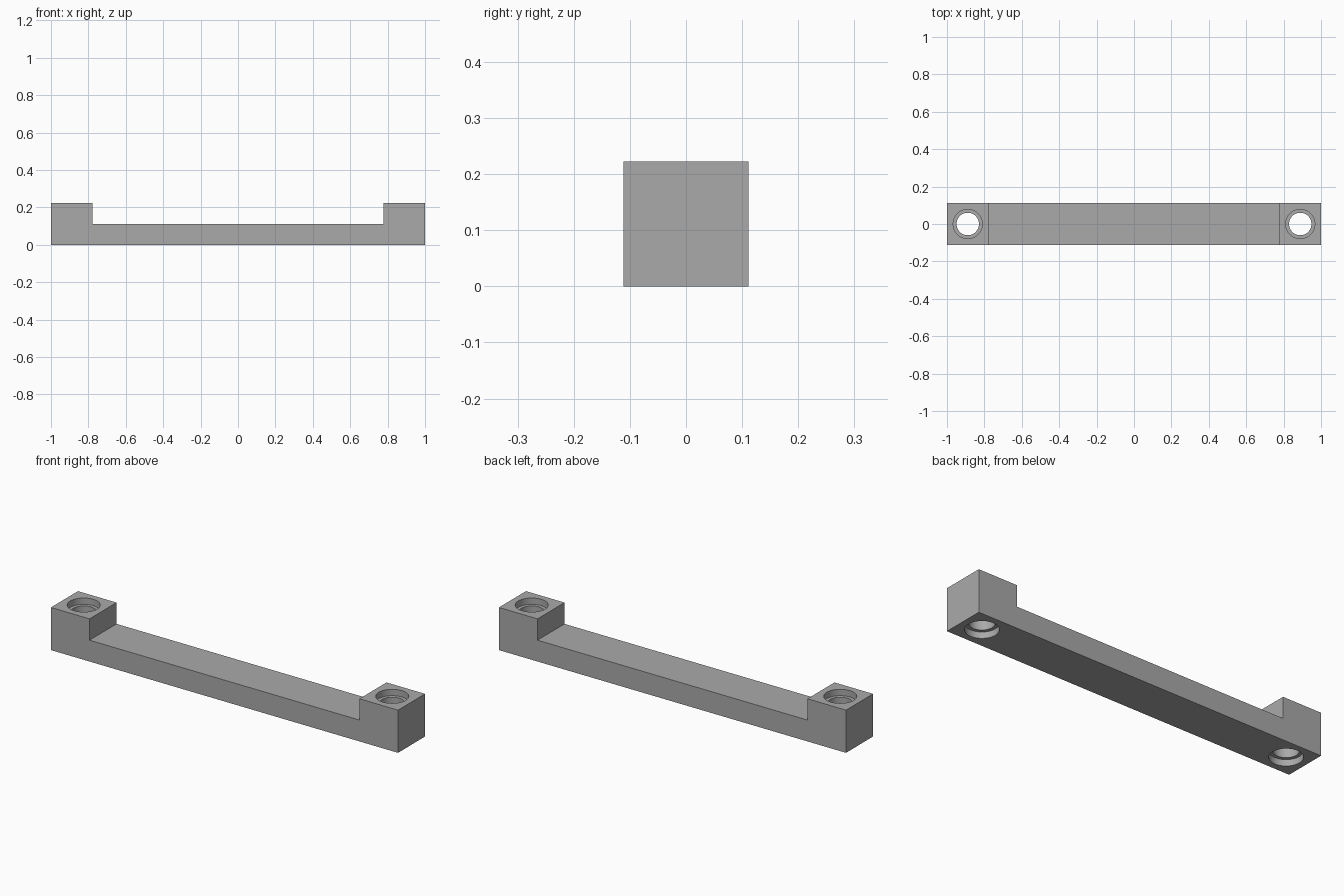
import bpy
import bmesh
import math
from mathutils import Vector

cube = bpy.data.objects.get("Cube")
if cube:
    bpy.data.objects.remove(cube, do_unlink=True)

HALF_LENGTH = 1.0
WIDTH = HEIGHT = 2 / 9
BAR_HEIGHT = HEIGHT / 2
HOLE_X = HALF_LENGTH - WIDTH / 2
BORE_RADIUS, RECESS_RADIUS, RECESS_DEPTH = 0.06, 0.078, 0.033

grey = bpy.data.materials.new("grey")
grey.use_nodes = True
grey.diffuse_color = (0.4, 0.4, 0.4, 1)
grey.node_tree.nodes["Principled BSDF"].inputs["Base Color"].default_value = grey.diffuse_color


def make_object(name, bm):
    bmesh.ops.recalc_face_normals(bm, faces=bm.faces)
    mesh = bpy.data.meshes.new(name)
    bm.to_mesh(mesh)
    bm.free()
    mesh.materials.append(grey)
    obj = bpy.data.objects.new(name, mesh)
    bpy.context.collection.objects.link(obj)
    return obj


# Bar with raised end blocks, extruded from its side profile
step_x = HALF_LENGTH - WIDTH
right_half = [(HALF_LENGTH, 0), (HALF_LENGTH, HEIGHT), (step_x, HEIGHT), (step_x, BAR_HEIGHT)]
outline = right_half + [(-x, z) for x, z in reversed(right_half)]
bm = bmesh.new()
face = bm.faces.new([bm.verts.new((x, -WIDTH / 2, z)) for x, z in outline])
extruded = bmesh.ops.extrude_face_region(bm, geom=[face])["geom"]
bmesh.ops.translate(bm, vec=Vector((0, WIDTH, 0)),
                    verts=[v for v in extruded if isinstance(v, bmesh.types.BMVert)])
bracket = make_object("mounting_bar", bm)

# Stepped hole cutter, wide at both ends and narrow in the middle
half_section = [(0, -0.05), (RECESS_RADIUS, -0.05), (RECESS_RADIUS, RECESS_DEPTH),
                (BORE_RADIUS, RECESS_DEPTH)]
section = half_section + [(r, HEIGHT - z) for r, z in reversed(half_section)]


def make_cutter(name, x):
    bm = bmesh.new()
    verts = [bm.verts.new((r, 0, z)) for r, z in section]
    edges = [bm.edges.new(pair) for pair in zip(verts, verts[1:])]
    bmesh.ops.spin(bm, geom=verts + edges, cent=(0, 0, 0), axis=(0, 0, 1),
                   angle=math.tau, steps=64, use_duplicate=False)
    bmesh.ops.remove_doubles(bm, verts=bm.verts, dist=0.0001)
    bmesh.ops.translate(bm, vec=Vector((x, 0, 0)), verts=bm.verts)
    cutter = make_object(name, bm)
    cutter.hide_render = True
    return cutter


# Cut both screw holes
bpy.context.view_layer.objects.active = bracket
for side, x in (("left", HOLE_X), ("right", -HOLE_X)):
    cutter = make_cutter(side + "_hole_cutter", x)
    cut = bracket.modifiers.new(side + "_hole", "BOOLEAN")
    cut.operation = "DIFFERENCE"
    cut.solver = "EXACT"
    cut.object = cutter
    bpy.ops.object.modifier_apply(modifier=cut.name)
    bpy.data.objects.remove(cutter, do_unlink=True)

# Smooth hole walls, sharp edges elsewhere
bpy.ops.object.select_all(action="DESELECT")
bracket.select_set(True)
bpy.ops.object.shade_smooth_by_angle(angle=math.radians(30))
